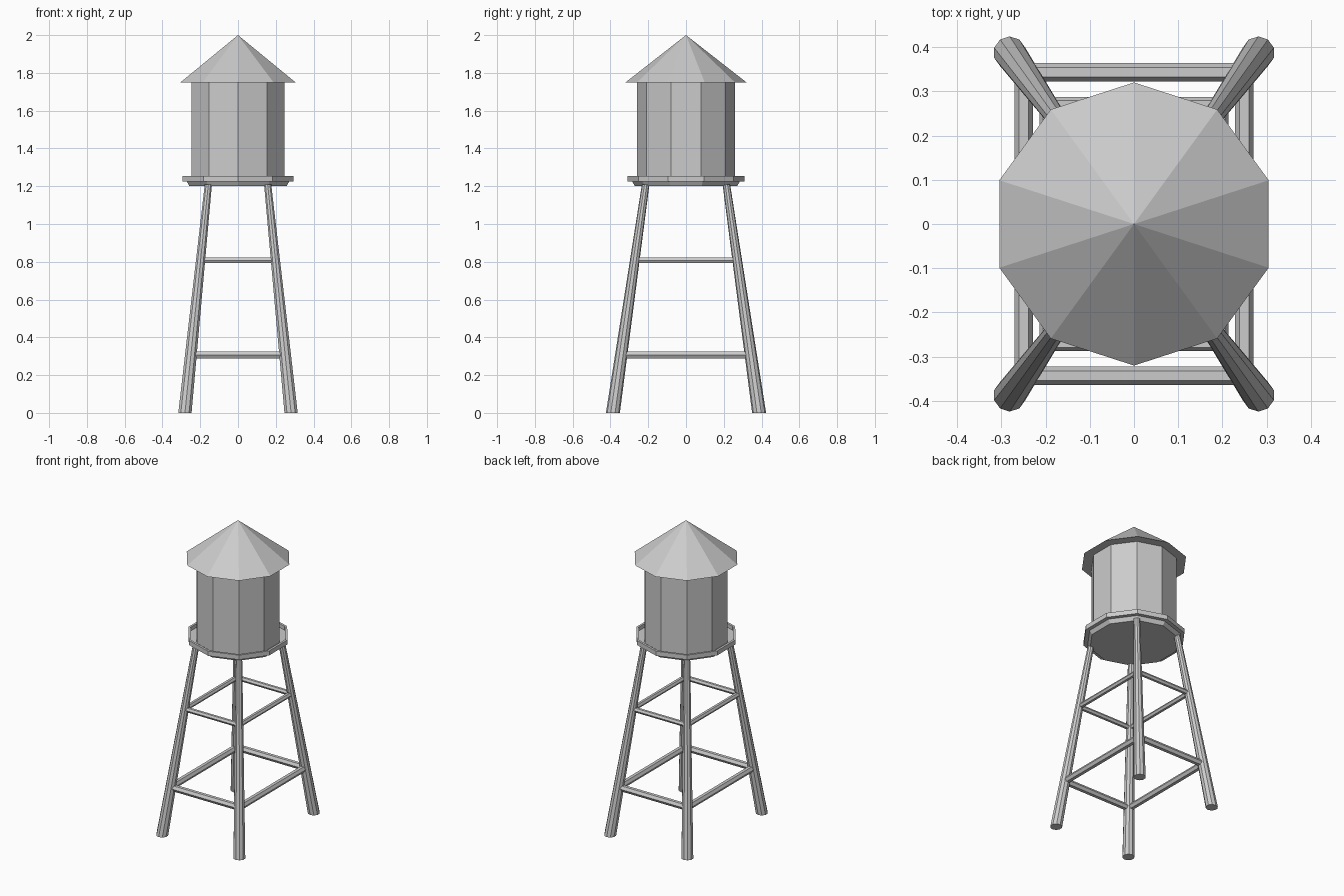
import bpy, bmesh
from math import sin, cos, pi
from mathutils import Vector

if "Cube" in bpy.data.objects:
    bpy.data.objects.remove(bpy.data.objects["Cube"])

X, Y, Z = Vector((1, 0, 0)), Vector((0, 1, 0)), Vector((0, 0, 1))


def loft(name, rings, sides=10, u=Y, v=X):
    """Flat-faced solid through (centre, radius) rings lying in the u-v plane."""
    bm = bmesh.new()
    loops = []
    for centre, r in rings:
        c = Vector(centre)
        if r == 0:
            loops.append([bm.verts.new(c)])
        else:
            loops.append([bm.verts.new(c + r * (cos(2 * pi * i / sides) * u + sin(2 * pi * i / sides) * v))
                          for i in range(sides)])
    for a, b in zip(loops, loops[1:]):
        for i in range(sides):
            j = (i + 1) % sides
            bm.faces.new((a[i], a[j], b[0]) if len(b) == 1 else (a[i], a[j], b[j], b[i]))
    for end in (loops[0], loops[-1]):
        if len(end) > 1:
            bm.faces.new(end)
    bmesh.ops.recalc_face_normals(bm, faces=bm.faces)
    mesh = bpy.data.meshes.new(name)
    bm.to_mesh(mesh)
    bm.free()
    obj = bpy.data.objects.new(name, mesh)
    bpy.context.collection.objects.link(obj)
    return obj


def turned(name, profile):
    return loft(name, [((0, 0, z), r) for r, z in profile])


def leg_at(z):
    """Leg centre line in the +x +y quarter."""
    t = z / 1.2
    return 0.281 - 0.123 * t, 0.387 - 0.172 * t


# Roof, tank and walkway with raised lip
turned("roof", [(0.32, 1.75), (0, 2.0)])
turned("tank", [(0.26, 1.225), (0.26, 1.752)])
turned("platform", [(0.27, 1.2), (0.285, 1.225), (0.31, 1.225), (0.31, 1.255),
                    (0.295, 1.255), (0.295, 1.23)])

# Four splayed, tapered legs
x0, y0 = leg_at(0)
x1, y1 = leg_at(1.21)
for sx in (-1, 1):
    for sy in (-1, 1):
        name = ("front" if sy < 0 else "back") + ("_left" if sx < 0 else "_right") + "_leg"
        loft(name, [((sx * x0, sy * y0, 0), 0.037), ((sx * x1, sy * y1, 1.21), 0.02)])

# Two levels of hexagonal cross bars
for level, z, r in (("lower", 0.307, 0.021), ("upper", 0.808, 0.016)):
    x, y = leg_at(z)
    for s, side in ((-1, "front"), (1, "back")):
        loft(f"{level}_{side}_bar", [((-x, s * y, z), r), ((x, s * y, z), r)], 6, Y, Z)
    for s, side in ((-1, "left"), (1, "right")):
        loft(f"{level}_{side}_bar", [((s * x, -y, z), r), ((s * x, y, z), r)], 6, X, Z)
